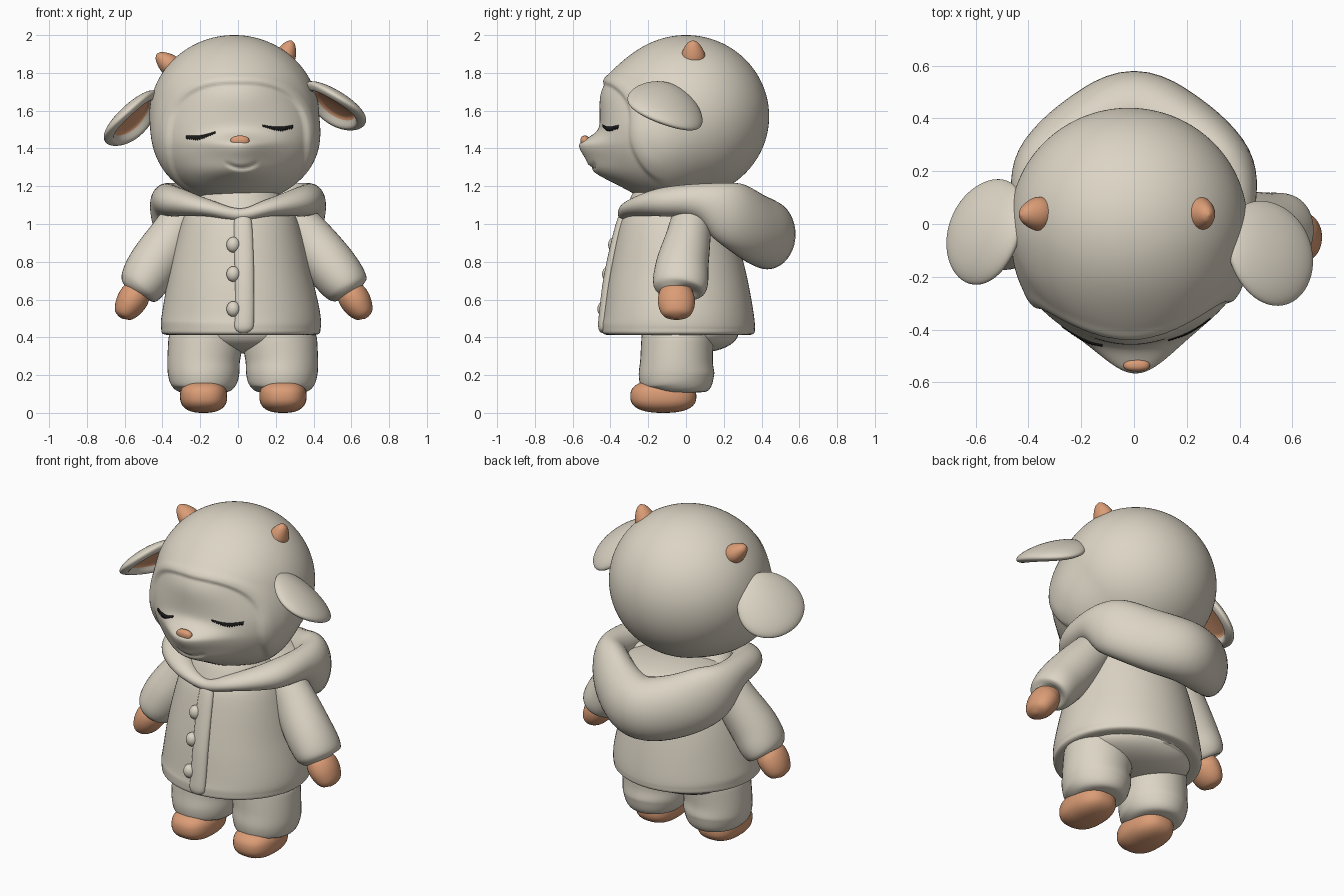
import bpy, bmesh, math
from mathutils import Vector
from mathutils.bvhtree import BVHTree

if "Cube" in bpy.data.objects:
    bpy.data.objects.remove(bpy.data.objects["Cube"])


def material(name, rgb):
    m = bpy.data.materials.new(name)
    m.diffuse_color = (*rgb, 1)
    m.use_nodes = True
    m.node_tree.nodes["Principled BSDF"].inputs["Base Color"].default_value = m.diffuse_color
    return m


CREAM = material("cream", (0.72, 0.665, 0.56))
TAN = material("warm tan", (0.71, 0.335, 0.18))
BLACK = material("black", (0.01, 0.01, 0.01))


def finish(name, bm, *mats):
    bmesh.ops.recalc_face_normals(bm, faces=bm.faces)
    me = bpy.data.meshes.new(name)
    bm.to_mesh(me)
    bm.free()
    for m in mats:
        me.materials.append(m)
    for p in me.polygons:
        p.use_smooth = True
    ob = bpy.data.objects.new(name, me)
    bpy.context.collection.objects.link(ob)
    return ob


def sphere(u, v):
    bm = bmesh.new()
    bmesh.ops.create_uvsphere(bm, u_segments=u, v_segments=v, radius=1)
    return bm


def ellipsoid(name, loc, size, mat, power=1.0):
    """Ellipsoid; power below 1 makes it boxier."""
    bm = sphere(40, 24)
    for v in bm.verts:
        v.co = Vector(loc[i] + size[i] * math.copysign(abs(v.co[i]) ** power, v.co[i]) for i in range(3))
    return finish(name, bm, mat)


def spline(rows, closed, n=6):
    """Catmull-Rom interpolation of rows of numbers."""
    k, out = len(rows), []
    pick = (lambda i: rows[i % k]) if closed else (lambda i: rows[min(max(i, 0), k - 1)])
    for i in range(k if closed else k - 1):
        for j in range(n):
            t = j / n
            out.append([0.5 * (2 * b + (c - a) * t + (2 * a - 5 * b + 4 * c - d) * t * t
                               + (3 * b - a - 3 * c + d) * t ** 3)
                        for a, b, c, d in zip(pick(i - 1), pick(i), pick(i + 1), pick(i + 2))])
    return out if closed else out + [list(rows[-1])]


def tube(name, rows, mat, ref=(0, 1, 0), closed=False, seg=40):
    """Loft of ellipses; row = x, y, z, side radius, radius along ref."""
    rows = spline(rows, closed)
    k, ref = len(rows), Vector(ref)
    bm, rings = bmesh.new(), []
    for i, r in enumerate(rows):
        a = rows[(i - 1) % k] if closed else rows[max(i - 1, 0)]
        b = rows[(i + 1) % k] if closed else rows[min(i + 1, k - 1)]
        t = (Vector(b[:3]) - Vector(a[:3])).normalized()
        v = (ref - t * t.dot(ref)).normalized()
        u = t.cross(v)
        ring = []
        for s in range(seg):
            g = math.tau * s / seg
            ring.append(bm.verts.new(Vector(r[:3]) + u * math.cos(g) * r[3] + v * math.sin(g) * r[4]))
        rings.append(ring)
    for i in range(k if closed else k - 1):
        p, q = rings[i], rings[(i + 1) % k]
        for s in range(seg):
            e = (s + 1) % seg
            bm.faces.new((p[s], p[e], q[e], q[s]))
    if not closed:
        bm.faces.new(rings[0])
        bm.faces.new(rings[-1])
    return finish(name, bm, mat)


# Head: skull blended with cheeks, then the face opening, muzzle and smile
C = Vector((-0.02, 0, 1.57))


def hit(d, off, rad):
    """Distance from the origin along d to an offset ellipsoid."""
    a = sum((d[i] / rad[i]) ** 2 for i in range(3))
    b = sum(d[i] * off[i] / rad[i] ** 2 for i in range(3))
    c = sum((off[i] / rad[i]) ** 2 for i in range(3)) - 1
    return (b + math.sqrt(b * b - a * c)) / a


bm = sphere(220, 150)
for v in bm.verts:
    d = v.co.normalized()
    ra = hit(d, (0, 0, 0), (0.45, 0.44, 0.43))
    rb = hit(d, (0.01, -0.11, -0.10), (0.445, 0.36, 0.365))
    h = max(0.04 - abs(ra - rb), 0)
    r = max(ra, rb) + h * h / 0.16
    p = C + d * r
    if p.y < 0:
        s = (abs(p.x) / 0.37) ** 2.6 + (abs(p.z - 1.43) / 0.32) ** 2.6
        k = min(max((1.05 - s) / 0.12, 0), 1)
        fade = min(max((-p.y - 0.1) / 0.1, 0), 1)
        r += 0.005 * math.exp(-((s - 1.2) / 0.16) ** 2) * fade
        r -= 0.015 * k * k * (3 - 2 * k) * fade
        p = C + d * r
        wz = 0.055 if p.z > 1.415 else 0.12
        y = -0.115 * math.exp(-((p.x - 0.01) / 0.17) ** 2 - ((p.z - 1.415) / wz) ** 2)
        # fuller brow and chin
        y -= 0.045 * math.exp(-(p.x / 0.3) ** 2 - ((p.z - 1.72) / 0.13) ** 2)
        y -= 0.06 * math.exp(-(p.x / 0.2) ** 2 - ((p.z - 1.275) / 0.065) ** 2)
        x = p.x - 0.02
        if abs(x) < 0.09:
            y += 0.016 * math.exp(-((p.z - 1.295 - 4 * x * x) / 0.011) ** 2) * (1 - (x / 0.09) ** 4)
        p.y += y * fade
    v.co = p
head_tree = BVHTree.FromBMesh(bm)
finish("head", bm, CREAM)


def face_y(x, z):
    return head_tree.ray_cast(Vector((x, -2, z)), Vector((0, 1, 0)))[0].y


ellipsoid("nose", (0.01, face_y(0.01, 1.44) + 0.012, 1.440), (0.05, 0.024, 0.028), TAN, 0.85)

# Closed eyes: thin lash strips laid on the face
for side, (x0, z0), (x1, z1) in (("left", (-0.12, 1.487), (-0.275, 1.465)),
                                 ("right", (0.13, 1.522), (0.29, 1.520))):
    bm, prev = bmesh.new(), None
    for i in range(29):
        t = i / 28
        x = x0 + (x1 - x0) * t
        z = z0 + (z1 - z0) * t - 0.010 * math.sin(math.pi * t)
        th = (0.007 + 0.024 * math.sin(math.pi * min(t, 0.85)) * t) * (0.6 + 0.4 * (i % 2))
        pair = [bm.verts.new((x, face_y(x, q) - 0.004, q)) for q in (z + 0.004, z - th)]
        if prev:
            bm.faces.new((prev[0], pair[0], pair[1], prev[1]))
        prev = pair
    ob = finish(side + "_eyelash", bm, BLACK)
    ob.modifiers.new("plate", "SOLIDIFY").thickness = 0.004

# Horns
for side, b, t in (("left", (-0.335, 0.04, 1.82), (-0.43, 0.035, 1.90)),
                   ("right", (0.235, 0.04, 1.85), (0.285, 0.035, 1.97))):
    b, t = Vector(b), Vector(t)
    tube(side + "_horn", [(*b.lerp(t, f), r, r * 1.15) for f, r in
                          ((0, 0.055), (0.35, 0.055), (0.65, 0.043), (0.9, 0.024), (1, 0.004))], TAN)

# Ears: flattened leaves, hollowed and tan underneath
for side, c, u, v in (("left", (-0.565, -0.02, 1.565), (-0.72, -0.05, -0.69), (-0.1, -0.9, 0.32)),
                      ("right", (0.515, -0.10, 1.635), (0.84, -0.1, -0.53), (0.1, -0.9, 0.31))):
    u, v = Vector(u).normalized(), Vector(v)
    v = (v - u * u.dot(v)).normalized()
    w = u.cross(v)
    if w.z > 0:
        w = -w
    bm = sphere(64, 48)
    for f in bm.faces:
        m = f.calc_center_median()
        f.material_index = int(m.z > 0 and m.x ** 2 + m.y ** 2 < 0.45)
    for p in bm.verts:
        x, y, z = p.co
        r = math.hypot(x, y)
        th = 0.05 * z
        if z > 0:
            k = min(max((0.84 - r) / 0.25, 0), 1)
            th *= 1 - 1.2 * k * k * (3 - 2 * k)
        th += 0.03 * y * y
        p.co = Vector(c) + u * x * 0.19 + v * y * 0.225 * (0.93 + 0.08 * x) + w * th
    finish(side + "_ear", bm, CREAM, TAN)

# Coat body, front placket and buttons
tube("coat", [(0.01, -0.03, 1.18, 0.15, 0.16), (0.01, -0.05, 1.12, 0.24, 0.24),
              (0.01, -0.05, 1.03, 0.30, 0.29), (0.01, -0.05, 0.88, 0.345, 0.33),
              (0.01, -0.045, 0.7, 0.385, 0.37), (0.015, -0.04, 0.52, 0.42, 0.398),
              (0.015, -0.04, 0.45, 0.422, 0.405), (0.015, -0.04, 0.415, 0.405, 0.39),
              (0.015, -0.04, 0.412, 0.3, 0.3)], CREAM, seg=72)
tube("coat_placket", [(0.02, -0.31, 1.07, 0.02, 0.02), (0.025, -0.34, 1.02, 0.045, 0.024),
                      (0.03, -0.378, 0.88, 0.05, 0.024), (0.035, -0.413, 0.7, 0.05, 0.026),
                      (0.035, -0.435, 0.52, 0.05, 0.026), (0.03, -0.44, 0.45, 0.048, 0.024),
                      (0.03, -0.435, 0.425, 0.02, 0.01)], CREAM)
for i, (y, z) in enumerate(((-0.378, 0.89), (-0.41, 0.735), (-0.435, 0.55))):
    ellipsoid(f"button_{i + 1}", (-0.025, y, z), (0.036, 0.034, 0.041), CREAM)

# Fallen hood: a collar ring thin in front and full at the back, with a lining inside
half = [(0.16, -0.28, 1.085, 0.065, 0.045), (0.32, -0.13, 1.115, 0.09, 0.075),
        (0.375, 0.07, 1.12, 0.085, 0.095), (0.345, 0.23, 1.06, 0.105, 0.168),
        (0.19, 0.36, 0.98, 0.13, 0.185)]
tube("hood", [(0.01, -0.325, 1.05, 0.035, 0.032)] + half + [(0, 0.43, 0.945, 0.15, 0.185)]
     + [(-r[0], *r[1:]) for r in reversed(half)], CREAM, ref=(0, 0, 1), closed=True)
ellipsoid("hood_lining", (0, 0.14, 1.07), (0.33, 0.28, 0.085), CREAM)

# Arms and hands, legs and feet
for side, s, shift in (("left", -1, 0.03), ("right", 1, 0.03)):
    tube(side + "_sleeve", [(s * 0.24, 0.03, 1.10, 0.05, 0.06), (s * 0.29, 0.03, 1.04, 0.10, 0.10),
                            (s * 0.37 + shift * 0.4, 0.01, 0.92, 0.125, 0.12),
                            (s * 0.47 + shift * 0.7, -0.02, 0.78, 0.135, 0.14),
                            (s * 0.535 + shift, -0.03, 0.685, 0.125, 0.145),
                            (s * 0.562 + shift, -0.035, 0.645, 0.10, 0.12),
                            (s * 0.567 + shift, -0.035, 0.637, 0.05, 0.05)], CREAM)
    tube(side + "_hand", [(s * 0.54 + shift, -0.04, 0.67, 0.06, 0.07),
                          (s * 0.575 + shift, -0.05, 0.62, 0.08, 0.095),
                          (s * 0.61 + shift, -0.05, 0.565, 0.075, 0.095),
                          (s * 0.64 + shift, -0.05, 0.52, 0.05, 0.07),
                          (s * 0.65 + shift, -0.05, 0.503, 0.01, 0.015)], TAN)
    x = 0.025 + s * 0.207
    tube(side + "_trouser_leg", [(x, -0.04, 0.50, 0.17, 0.18), (x - s * 0.01, -0.045, 0.4, 0.195, 0.19),
                                 (x, -0.05, 0.28, 0.192, 0.192), (x, -0.05, 0.2, 0.188, 0.20),
                                 (x, -0.045, 0.145, 0.17, 0.185), (x, -0.045, 0.112, 0.13, 0.14),
                                 (x, -0.045, 0.105, 0.05, 0.05)], CREAM)
    ellipsoid(side + "_foot", (0.028 + s * 0.21, -0.12, 0.088), (0.125, 0.175, 0.088), TAN, 0.8)
ellipsoid("trouser_seat", (0.02, 0.02, 0.435), (0.34, 0.26, 0.12), CREAM, 0.9)
